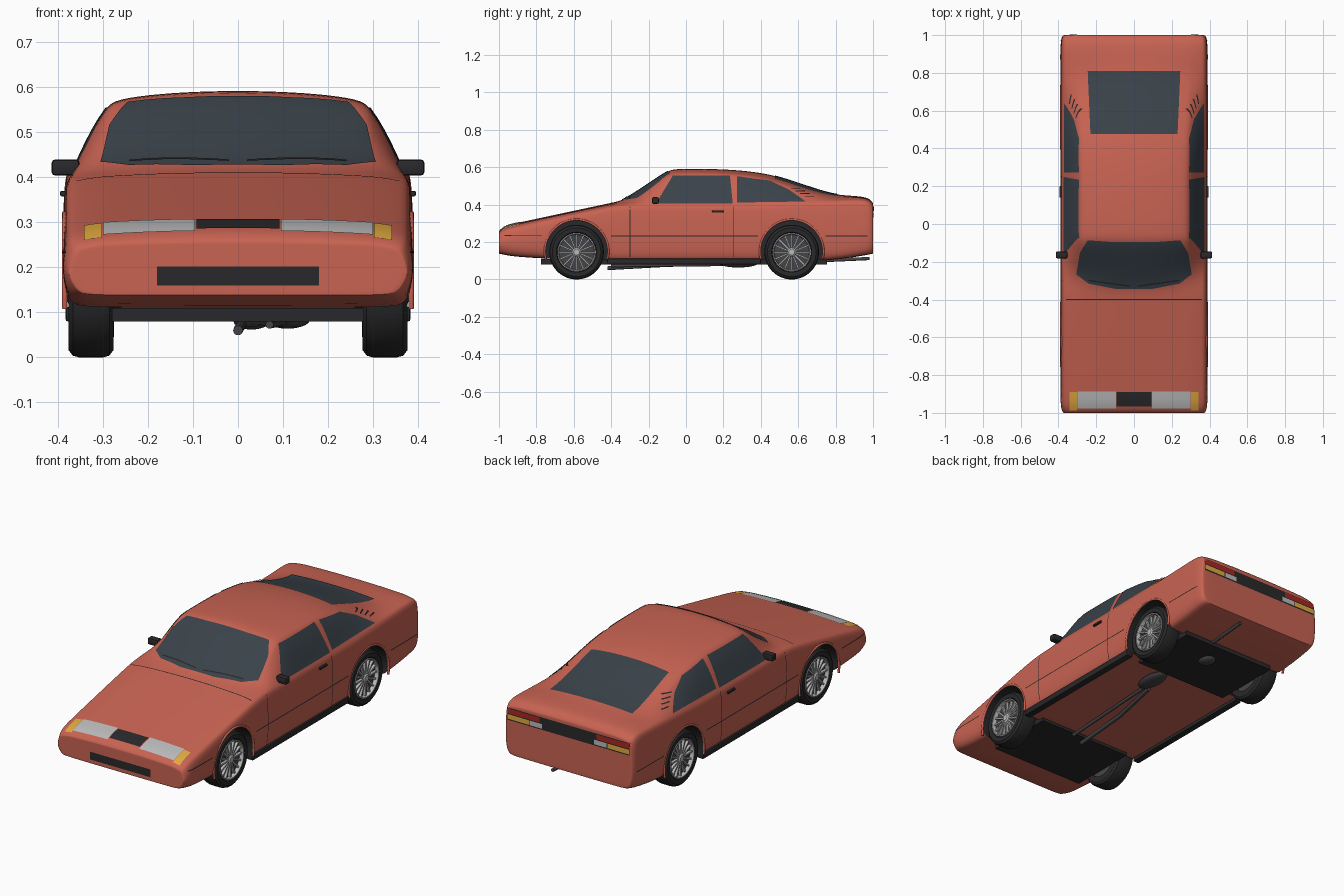
import bpy, bmesh, math
from mathutils import Vector
from mathutils.bvhtree import BVHTree

if "Cube" in bpy.data.objects:
    bpy.data.objects.remove(bpy.data.objects["Cube"])

def material(name, r, g, b):
    m = bpy.data.materials.new(name)
    m.diffuse_color = (r, g, b, 1)
    m.use_nodes = True
    m.node_tree.nodes["Principled BSDF"].inputs["Base Color"].default_value = m.diffuse_color
    return m

RED = material("paint", .58, .125, .085)
DARK = material("black_trim", .022, .022, .024)
GLASS = material("glass", .042, .055, .068)
SILVER = material("silver", .5, .5, .5)
AMBER = material("amber", .75, .4, .05)
LAMP_RED = material("lamp_red", .4, .02, .015)
STEEL = material("steel", .06, .06, .065)

def finish(name, bm, mat):
    me = bpy.data.meshes.new(name)
    bmesh.ops.recalc_face_normals(bm, faces=bm.faces)
    bm.to_mesh(me)
    bm.free()
    ob = bpy.data.objects.new(name, me)
    me.materials.append(mat)
    bpy.context.collection.objects.link(ob)
    return ob

def box(name, lo, hi, mat, bevel=0):
    bm = bmesh.new()
    bmesh.ops.create_cube(bm, size=1)
    for v in bm.verts:
        v.co = [(a + b) / 2 + c * (b - a) for a, b, c in zip(lo, hi, v.co)]
    if bevel:
        bmesh.ops.bevel(bm, geom=bm.edges[:], offset=bevel, segments=2, affect='EDGES', profile=.5)
    return finish(name, bm, mat)

def loft(bm, rings, cap=False):
    rows = [[bm.verts.new(p) for p in r] for r in rings]
    n = len(rows[0])
    for a, b in zip(rows, rows[1:]):
        for i in range(n):
            bm.faces.new((a[i], a[(i + 1) % n], b[(i + 1) % n], b[i]))
    return [bm.faces.new(rows[0]), bm.faces.new(rows[-1])] if cap else []

def lathe(name, profile, y, z, side, mat, seg=40, cap=False):
    # spins (radius, x) points about a sideways axis
    bm = bmesh.new()
    loft(bm, [[(side * x, y + r * math.cos(k * math.tau / seg), z + r * math.sin(k * math.tau / seg))
               for k in range(seg)] for r, x in profile], cap)
    return finish(name, bm, mat)

def pipe(name, pts, r, mat):
    cu = bpy.data.curves.new(name, 'CURVE')
    cu.dimensions = '3D'
    cu.bevel_depth = r
    cu.bevel_resolution = 3
    cu.use_fill_caps = True
    sp = cu.splines.new('POLY')
    sp.points.add(len(pts) - 1)
    for p, c in zip(sp.points, pts):
        p.co = (*c, 1)
    cu.materials.append(mat)
    ob = bpy.data.objects.new(name, cu)
    bpy.context.collection.objects.link(ob)

# Body side profile: y, roof edge height, crown height
profile = [(-1, .25, .256), (-.992, .262, .27), (-.96, .28, .29), (-.89, .298, .305), (-.4, .403, .41),
           (-.345, .409, .42), (-.27, .425, .466), (-.19, .487, .52), (-.1, .558, .58), (-.06, .57, .591),
           (.05, .573, .593), (.25, .568, .588), (.4, .548, .571), (.5, .521, .549), (.65, .467, .498),
           (.78, .438, .456), (.86, .44, .449), (.95, .437, .443), (.985, .424, .43), (1, .405, .408)]

def section(y, ze, zc):
    # bottom, half width, shoulder and roof width follow from the profile
    d, e = zc - ze, abs(y)
    zb = .095 + .27 * max(0, e - .6) ** 2
    w = .39 - .7 * max(0, e - .98)
    zs = min(ze - .011, .405 + .04 * max(0, y - .4))
    xr = .3 - .09 * max(0, ze - .41)
    half = [(0, zb), (w - .06, zb), (w - .022, zb + .003), (w - .003, zb + .04), (w, (zb + zs) / 2),
            (w - .004, zs - .035), (w - .011, zs - .012), (w - .02, zs),
            ((w - .02 + xr) / 2 + .006, (zs + ze) / 2), (xr + .008, ze - .1 * (ze - zs)), (xr - .012, ze + .1 * d),
            (.6 * xr, ze + .72 * d), (.25 * xr, zc - .03 * d), (0, zc)]
    return [(x, y, z) for x, z in half] + [(-x, y, z) for x, z in half[-2:0:-1]]

bm = bmesh.new()
caps = loft(bm, [section(*s) for s in profile], True)
bmesh.ops.inset_individual(bm, faces=caps, thickness=.015)
body = finish("body_shell", bm, RED)
body.data.materials.append(DARK)
body.modifiers.new("smooth", 'SUBSURF').levels = 2

# Wheel wells
AXLES = {"front": -.585, "rear": .565}
cutters = []
for y in AXLES.values():
    for s in (-1, 1):
        c = lathe("well_cutter", [(.168, .26), (.168, .5)], y, .15, s, RED, 48, True)
        c.data.materials.append(DARK)
        for p in c.data.polygons:
            p.material_index = 1
        c.hide_render = True
        m = body.modifiers.new("well", 'BOOLEAN')
        m.object, m.operation, m.solver = c, 'DIFFERENCE', 'EXACT'
        cutters.append(c)
bpy.context.view_layer.objects.active = body
for m in body.modifiers[:]:
    bpy.ops.object.modifier_apply(modifier=m.name)
for c in cutters:
    bpy.data.objects.remove(c)
bm = bmesh.new()
bm.from_mesh(body.data)
tree = BVHTree.FromBMesh(bm)

def panel(name, pts, view, mat, lift=.003, step=.025):
    # lays a flat outline onto the body along a viewing direction
    ax, sg = "xyz".index(view[1]), 1 if view[0] == '+' else -1
    ua, va = [i for i in range(3) if i != ax]
    b = bmesh.new()
    vs = []
    for u, v in pts:
        co = Vector((0, 0, 0))
        co[ua], co[va], co[ax] = u, v, sg * 2
        vs.append(b.verts.new(co))
    b.faces.new(vs)
    for a, k in ((ua, 0), (va, 1)):
        lo, hi = min(p[k] for p in pts), max(p[k] for p in pts)
        no = Vector((a == 0, a == 1, a == 2))
        n = int((hi - lo) / step) + 1
        for i in range(1, n):
            bmesh.ops.bisect_plane(b, geom=b.verts[:] + b.edges[:] + b.faces[:],
                                   plane_co=no * (lo + (hi - lo) * i / n), plane_no=no)
    ray = Vector((0, 0, 0))
    ray[ax] = -sg
    for v in b.verts:
        hit, nor, *_ = tree.ray_cast(v.co, ray)
        if hit is None:
            hit, nor, *_ = tree.find_nearest(v.co + ray)
        v.co = hit + nor * lift
    ob = finish(name, b, mat)
    if ob.data.polygons[0].normal.dot(ray) > 0:
        ob.data.flip_normals()

def rect(a, b, c, d):
    return [(a, c), (b, c), (b, d), (a, d)]

def flip(pts, s):
    return [(s * u, v) for u, v in pts]

# Front and rear glass, grilles, seams
screen = [(.1, -.342), (.24, -.315), (.305, -.265), (.285, -.15), (.245, -.085), (.12, -.094)]
panel("windshield", screen + flip(screen[::-1], -1), '+z', GLASS)
panel("rear_window", [(-.23, .475), (.23, .475), (.245, .81), (-.245, .81)], '+z', GLASS)
panel("upper_grille", rect(-.092, .092, -.965, -.89), '+z', DARK)
panel("lower_grille", rect(-.18, .18, .16, .202), '-y', DARK)
panel("hood_seam", rect(-.36, .36, -.402, -.397), '+z', DARK, .001)
panel("rear_band", rect(-.365, .365, .325, .392), '+y', DARK, .002)
for s in (-1, 1):
    panel("headlight", flip(rect(.095, .3, -.975, -.885), s), '+z', SILVER)
    panel("turn_signal", flip(rect(.302, .342, -.985, -.89), s), '+z', AMBER)
    panel("wiper", flip([(.02, -.33), (.02, -.323), (.24, -.292), (.24, -.3)], s), '+z', DARK, .006)
    panel("tail_light", flip(rect(.17, .362, .362, .388), s), '+y', LAMP_RED, .004)
    panel("tail_signal", flip(rect(.235, .362, .332, .357), s), '+y', AMBER, .004)
    panel("reverse_light", flip(rect(.155, .23, .332, .357), s), '+y', SILVER, .004)
    # Side glass, seams, handle, mirror, sill
    v = '+x' if s > 0 else '-x'
    panel("door_window", [(-.16, .405), (.25, .405), (.235, .553), (-.07, .553)], v, GLASS)
    panel("quarter_window", [(.272, .41), (.64, .415), (.55, .478), (.45, .526), (.272, .55)], v, GLASS)
    for y in (-.3, .252):
        panel("door_seam", rect(y - .002, y + .002, .12, .39), v, DARK, .001)
    for a, b in ((-.97, -.77), (-.4, .385), (.745, .97)):
        panel("side_trim", rect(a, b, .231, .236), v, DARK, .002)
    for k in range(4):
        y, z = .56 + k * .025, .482 - k * .014
        panel("pillar_louver", rect(y, y + .05, z, z + .004), v, DARK, .004)
    for name, x, y, z, r in (("door_handle", (.382, .395), (.14, .2), (.358, .37), .003),
                             ("door_mirror", (.352, .414), (-.182, -.145), (.404, .44), .008),
                             ("sill", (.345, .383), (-.42, .4), (.08, .112), .005)):
        a, b = sorted((s * x[0], s * x[1]))
        box(name, (a, y[0], z[0]), (b, y[1], z[1]), DARK, r)

# Wheels
TYRE = [(.1, .276), (.13, .277), (.142, .286), (.146, .3), (.146, .352), (.142, .367),
        (.13, .376), (.107, .374), (.098, .35)]
for end, y in AXLES.items():
    for s in (-1, 1):
        lathe(end + "_tyre", TYRE, y, .146, s, DARK, 48)
        lathe(end + "_rim", [(.098, .352), (.103, .375), (.097, .376), (.093, .356)], y, .146, s, SILVER, 48)
        lathe(end + "_brake_disc", [(.1, .285), (.1, .352)], y, .146, s, STEEL, 32, True)
        lathe(end + "_hub", [(.024, .35), (.024, .368), (.016, .374)], y, .146, s, SILVER, 20, True)
        spokes = bmesh.new()
        for k in range(16):
            t = k * math.tau / 16
            for w in bmesh.ops.create_cube(spokes, size=1)['verts']:
                r, q = .058 + w.co.y * .08, w.co.z * .008
                w.co = (s * (.36 + w.co.x * .014), y + r * math.cos(t) - q * math.sin(t),
                        .146 + r * math.sin(t) + q * math.cos(t))
        finish(end + "_spokes", spokes, SILVER)
        # Painted arch lip
        pipe(end + "_arch_lip", [(s * .385, y + .17 * math.cos(t), .15 + .17 * math.sin(t))
                                 for t in [math.radians(-14 + 208 * k / 28) for k in range(29)]], .006, RED)
    box(end + "_underbody", (-.28, y - .19, .08), (.28, y + .19, .11), DARK)
    pipe(end + "_axle", [(-.29, y, .125), (.29, y, .125)], .02, DARK)

# Exhaust
pipe("exhaust_pipe", [(0, -.42, .06), (.01, -.1, .078), (.07, .2, .082)], .011, STEEL)
pipe("second_pipe", [(.07, -.4, .073), (.1, .2, .08)], .009, STEEL)
pipe("tail_pipe", [(.03, .6, .085), (.1, .72, .1), (.11, .98, .112)], .009, STEEL)
for name, c, d in (("main_muffler", (.11, .28, .084), (.05, .1, .02)),
                   ("rear_muffler", (.03, .62, .08), (.04, .05, .018))):
    pod = bmesh.new()
    bmesh.ops.create_uvsphere(pod, u_segments=20, v_segments=10, radius=1)
    for w in pod.verts:
        w.co = [p + q * r for p, q, r in zip(c, w.co, d)]
    finish(name, pod, STEEL)

# Smooth shading with crisp edges
for ob in bpy.context.scene.objects:
    ob.select_set(ob.type == 'MESH')
bpy.context.view_layer.objects.active = body
bpy.ops.object.shade_smooth_by_angle(angle=math.radians(35))
